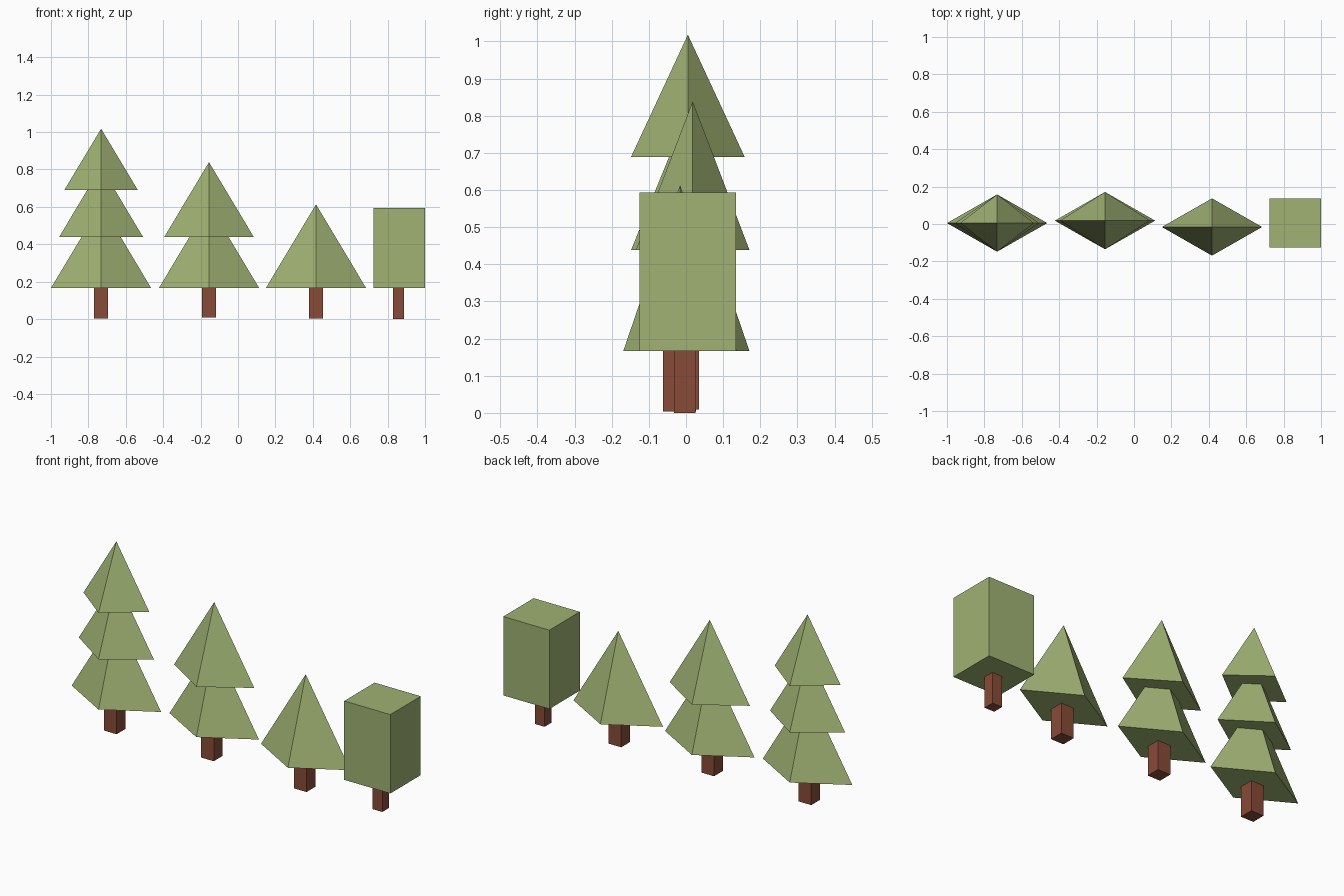
import bpy
import bmesh
from mathutils import Matrix

cube = bpy.data.objects.get("Cube")
if cube:
    bpy.data.objects.remove(cube)


def make_material(name, rgb):
    mat = bpy.data.materials.new(name)
    mat.use_nodes = True
    color = (*rgb, 1.0)
    mat.diffuse_color = color
    mat.node_tree.nodes["Principled BSDF"].inputs["Base Color"].default_value = color
    return mat


LEAF = make_material("leaf green", (0.35, 0.445, 0.172))
BARK = make_material("bark brown", (0.25, 0.07, 0.04))


def add_object(name, bm, mat):
    bmesh.ops.recalc_face_normals(bm, faces=bm.faces)
    mesh = bpy.data.meshes.new(name)
    bm.to_mesh(mesh)
    bm.free()
    mesh.materials.append(mat)
    obj = bpy.data.objects.new(name, mesh)
    bpy.context.collection.objects.link(obj)
    return obj


def add_box(name, x, y, size_x, size_y, bottom, top, mat):
    bm = bmesh.new()
    place = Matrix.Translation((x, y, (bottom + top) / 2))
    bmesh.ops.create_cube(bm, size=1, matrix=place @ Matrix.Diagonal((size_x, size_y, top - bottom, 1)))
    return add_object(name, bm, mat)


def add_tier(name, x, y, half_width, bottom):
    """Closed four-sided pyramid on a flattened diamond base."""
    height = half_width * SLOPE
    bm = bmesh.new()
    place = Matrix.Translation((x, y, bottom + height / 2))
    bmesh.ops.create_cone(bm, cap_ends=True, segments=4, radius1=1, radius2=0, depth=1,
                          matrix=place @ Matrix.Diagonal((half_width, HALF_DEPTH, height, 1)))
    bmesh.ops.remove_doubles(bm, verts=bm.verts, dist=1e-4)
    return add_object(name, bm, LEAF)


SLOPE = 1.67
HALF_DEPTH = 0.153
LEAF_BASE = 0.166
TRUNK_TOP = 0.2

# Pine trees: name, x, y, trunk y, trunk bottom, tiers as (half width, base height)
pines = [
    ("tall_pine", -0.732, 0.005, -0.01, 0.004, [(0.268, LEAF_BASE), (0.225, 0.438), (0.197, 0.689)]),
    ("medium_pine", -0.155, 0.018, -0.002, 0.009, [(0.268, LEAF_BASE), (0.24, 0.438)]),
    ("small_pine", 0.417, -0.016, -0.025, 0.004, [(0.268, LEAF_BASE)]),
]
for name, x, y, trunk_y, trunk_bottom, tiers in pines:
    add_box(name + "_trunk", x, trunk_y, 0.075, 0.075, trunk_bottom, TRUNK_TOP, BARK)
    for i, (half_width, bottom) in enumerate(tiers, 1):
        add_tier(f"{name}_tier_{i}", x, y, half_width, bottom)

# Clipped square tree
add_box("square_tree_trunk", 0.858, -0.003, 0.058, 0.058, 0, TRUNK_TOP, BARK)
add_box("square_tree_crown", 0.862, 0.005, 0.276, 0.26, LEAF_BASE, 0.593, LEAF)
